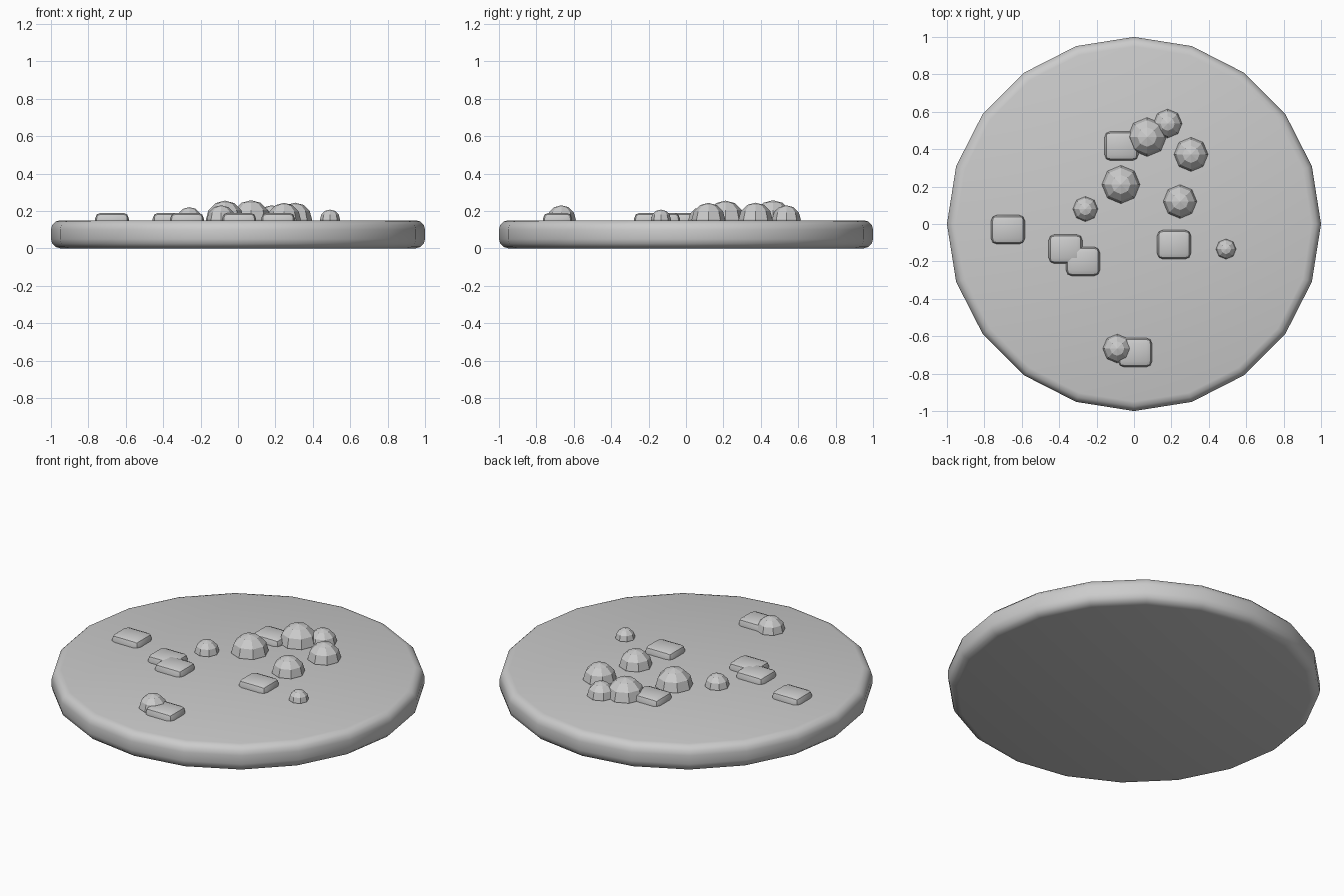
import bpy
from math import radians

if "Cube" in bpy.data.objects:
    bpy.data.objects.remove(bpy.data.objects["Cube"])


def finish(obj, name, bevel=0.0, segments=2):
    obj.name = name
    bpy.ops.object.transform_apply(location=False, rotation=False, scale=True)
    if bevel:
        mod = obj.modifiers.new("rounded_edges", 'BEVEL')
        mod.width = bevel
        mod.segments = segments
        mod.limit_method = 'ANGLE'
        mod.angle_limit = radians(40)
        bpy.ops.object.modifier_apply(modifier=mod.name)
        bpy.ops.object.shade_smooth_by_angle(angle=radians(35))


# Round base: 20-sided disc with softened rims
bpy.ops.mesh.primitive_cylinder_add(vertices=20, radius=1, depth=0.15, location=(0, 0, 0.075))
finish(bpy.context.object, "base_disc", 0.05, 3)

# Faceted round toppings, half sunk into the disc: x, y, radius
round_toppings = [
    (0.07, 0.465, 0.104), (0.18, 0.537, 0.077), (0.305, 0.372, 0.091),
    (-0.07, 0.211, 0.102), (0.246, 0.12, 0.09), (-0.26, 0.08, 0.067),
    (0.492, -0.134, 0.054), (-0.09, -0.666, 0.077),
]
for i, (x, y, r) in enumerate(round_toppings):
    bpy.ops.mesh.primitive_uv_sphere_add(segments=8, ring_count=6, radius=r, location=(x, y, 0.153))
    finish(bpy.context.object, f"round_topping_{i + 1}")

# Low rounded blocks, half sunk into the disc: x, y
block_toppings = [
    (-0.067, 0.417), (-0.674, -0.03), (-0.366, -0.134),
    (-0.273, -0.2), (0.214, -0.11), (0.006, -0.687),
]
for i, (x, y) in enumerate(block_toppings):
    bpy.ops.mesh.primitive_cube_add(size=1, location=(x, y, 0.15))
    block = bpy.context.object
    block.scale = (0.18, 0.155, 0.08)
    finish(block, f"block_topping_{i + 1}", 0.03, 2)
